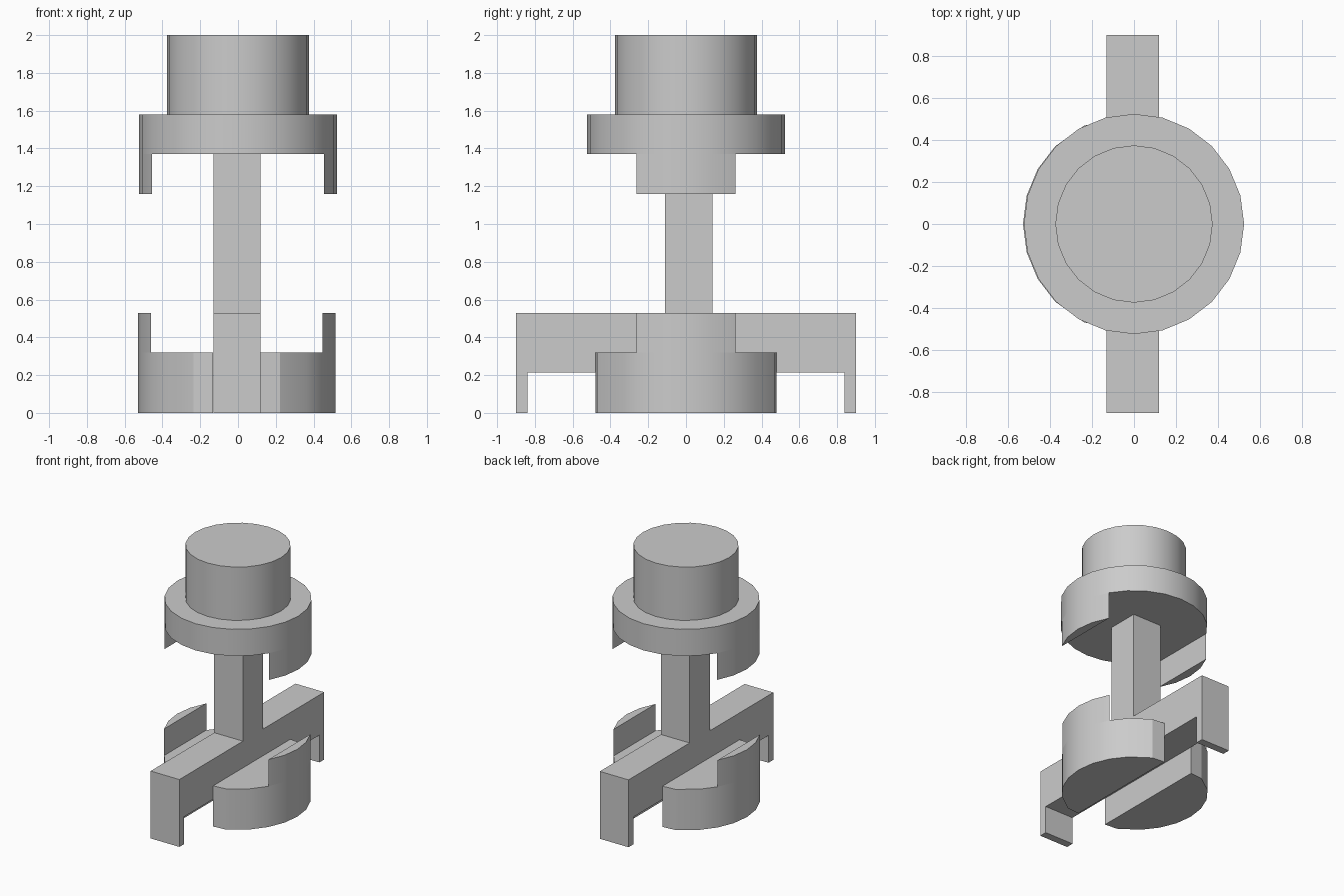
import bpy, bmesh
from math import sin, cos, radians
from mathutils import Vector, Matrix

cube = bpy.data.objects.get("Cube")
if cube:
    bpy.data.objects.remove(cube, do_unlink=True)

gray = bpy.data.materials.new("plain_gray")
gray.use_nodes = True
gray.diffuse_color = (0.6, 0.6, 0.6, 1)
gray.node_tree.nodes["Principled BSDF"].inputs["Base Color"].default_value = (0.6, 0.6, 0.6, 1)


def arc(radius, angles, cx=0.0):
    return [(cx + radius * cos(radians(a)), radius * sin(radians(a))) for a in angles]


def extrude(bm, face, offset):
    """Extrude one face and return the moved cap."""
    new = bmesh.ops.extrude_face_region(bm, geom=[face])["geom"]
    verts = [g for g in new if isinstance(g, bmesh.types.BMVert)]
    bmesh.ops.translate(bm, verts=verts, vec=offset)
    return next(g for g in new if isinstance(g, bmesh.types.BMFace))


def prism(outline, z0, z1):
    """Upright solid over a flat outline; returns the mesh and its cap at z1."""
    bm = bmesh.new()
    base = bm.faces.new([bm.verts.new((x, y, z0)) for x, y in outline])
    return bm, extrude(bm, base, Vector((0, 0, z1 - z0)))


def raise_segment(bm, cap, a, b, height):
    """Cut the cap along the chord a-b and extrude the outer segment."""
    def nearest(p):
        return min(cap.verts, key=lambda v: (v.co.xy - Vector(p)).length)
    new, _ = bmesh.utils.face_split(cap, nearest(a), nearest(b))
    inner, outer = sorted((cap, new), key=lambda f: abs(f.calc_center_median().x))
    extrude(bm, outer, Vector((0, 0, height)))
    return inner


def finish(name, bm, smooth=True):
    bmesh.ops.recalc_face_normals(bm, faces=bm.faces[:])
    mesh = bpy.data.meshes.new(name)
    bm.to_mesh(mesh)
    bm.free()
    mesh.materials.append(gray)
    obj = bpy.data.objects.new(name, mesh)
    bpy.context.collection.objects.link(obj)
    if smooth:
        bpy.ops.object.select_all(action='DESELECT')
        obj.select_set(True)
        bpy.context.view_layer.objects.active = obj
        bpy.ops.object.shade_smooth_by_angle(angle=radians(30))
    return obj


circle = range(0, 360, 15)

# Round cap on top
bm, _ = prism(arc(0.375, circle), 1.58, 2.0)
finish("top_cap", bm)

# Flange with a hanging tab on each side
R = 0.525
bm, cap = prism(arc(R, circle), 1.58, 1.37)
for mid in (0, 180):
    a, b = arc(R, (mid - 30, mid + 30))
    cap = raise_segment(bm, cap, a, b, -0.21)
finish("flange_with_tabs", bm)

# Post and cross bar with end feet, one side profile extruded across x
profile = [(-0.9, 0), (-0.84, 0), (-0.84, 0.215), (0.84, 0.215), (0.84, 0), (0.9, 0),
           (0.9, 0.53), (0.14, 0.53), (0.14, 1.37), (-0.11, 1.37), (-0.11, 0.53), (-0.9, 0.53)]
bm = bmesh.new()
side = bm.faces.new([bm.verts.new((-0.13, y, z)) for y, z in profile])
extrude(bm, side, Vector((0.25, 0, 0)))
finish("post_and_cross_bar", bm, smooth=False)

# Half-round base blocks with a raised outer wall
SHIFT, R, HALF = -0.0065, 0.523, 0.125
for name, sign in (("left_base_block", 1), ("right_base_block", -1)):
    outline = [(HALF, -0.48)] + arc(R, (-64, -45, -30, -15, 0, 15, 30, 45, 64)) + [(HALF, 0.48)]
    bm, cap = prism(outline, 0, 0.32)
    a, b = arc(R, (-30, 30))
    # the outer wall is the segment beyond the chord
    raise_segment(bm, cap, a, b, 0.21)
    bmesh.ops.transform(bm, verts=bm.verts[:],
                        matrix=Matrix.Translation((SHIFT, 0, 0)) @ Matrix.Diagonal((sign, 1, 1, 1)))
    finish(name, bm)
